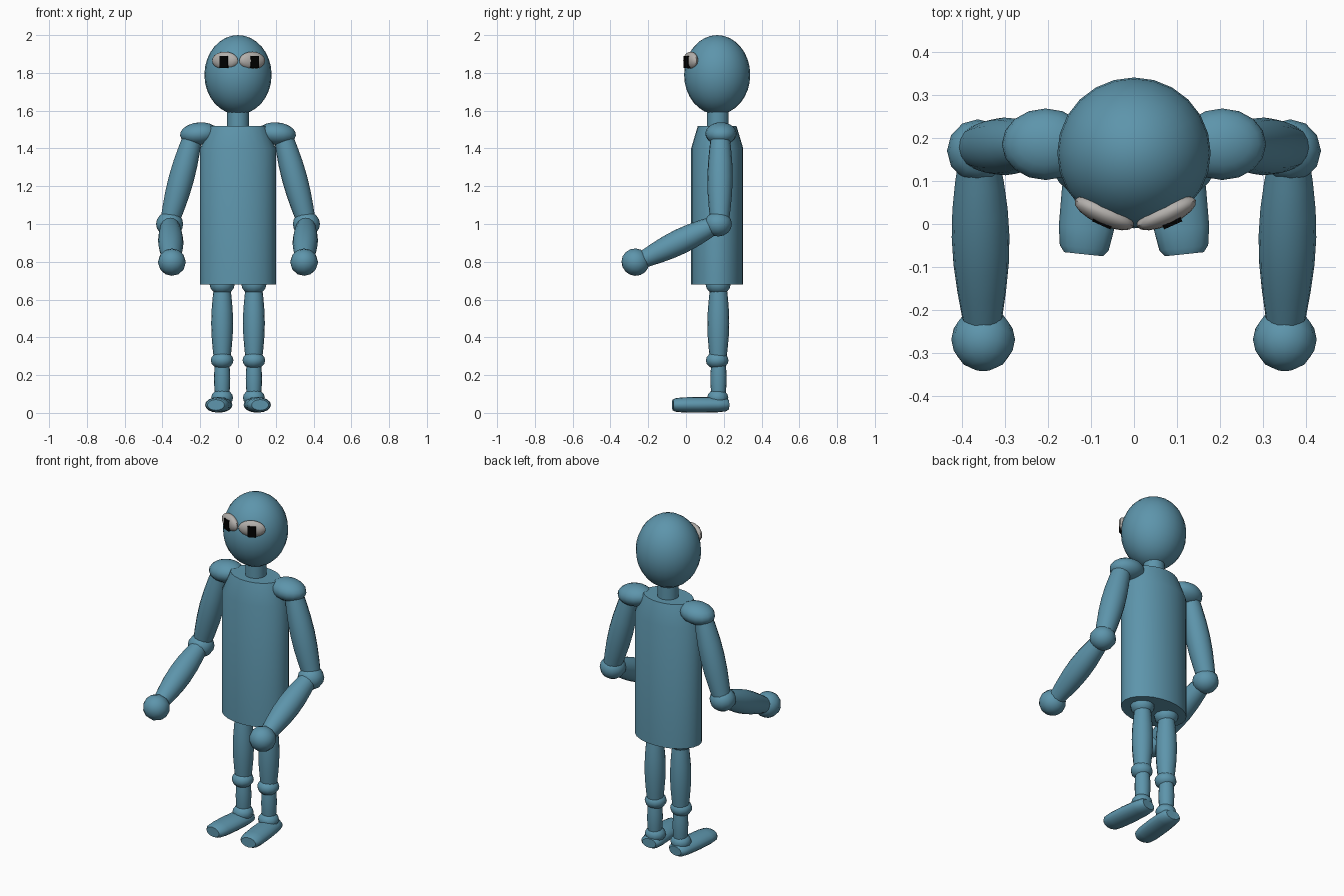
import bpy, bmesh, math
from mathutils import Vector, Matrix

if "Cube" in bpy.data.objects:
    bpy.data.objects.remove(bpy.data.objects["Cube"])


def material(name, rgb):
    m = bpy.data.materials.new(name)
    m.diffuse_color = (*rgb, 1)
    m.use_nodes = True
    m.node_tree.nodes["Principled BSDF"].inputs["Base Color"].default_value = m.diffuse_color
    return m


BLUE = material("blue", (0.11, 0.30, 0.41))
WHITE = material("eye_white", (0.45, 0.43, 0.41))
BLACK = material("black", (0.0, 0.0, 0.0))


def finish(name, bm, mat, angle=40):
    bmesh.ops.recalc_face_normals(bm, faces=bm.faces)
    me = bpy.data.meshes.new(name)
    bm.to_mesh(me)
    bm.free()
    me.materials.append(mat)
    ob = bpy.data.objects.new(name, me)
    bpy.context.collection.objects.link(ob)
    bpy.ops.object.select_all(action='DESELECT')
    ob.select_set(True)
    bpy.context.view_layer.objects.active = ob
    bpy.ops.object.shade_smooth_by_angle(angle=math.radians(angle))
    return ob


def ellipsoid(name, centre, radii, mat=BLUE, rot=None, seg=16, rings=10):
    bm = bmesh.new()
    m = Matrix.Translation(centre) @ (rot or Matrix()) @ Matrix.Diagonal((*radii, 1))
    bmesh.ops.create_uvsphere(bm, u_segments=seg, v_segments=rings, radius=1, matrix=m)
    return finish(name, bm, mat)


def tube(name, p0, p1, profile, squash=(1, 1), seg=16, rot=None):
    """Capped tube from p0 to p1; profile lists (fraction along, radius)."""
    p0, p1 = Vector(p0), Vector(p1)
    axis = p1 - p0
    q = axis.to_track_quat('Z', 'Y').to_matrix()
    if rot:
        q = q @ Matrix.Rotation(rot, 3, 'Z')
    bm = bmesh.new()
    loops = []
    for t, r in profile:
        ring = []
        for i in range(seg):
            a = 2 * math.pi * i / seg
            off = Vector((r * squash[0] * math.cos(a), r * squash[1] * math.sin(a), 0))
            ring.append(bm.verts.new(p0 + axis * t + q @ off))
        loops.append(ring)
    for a, b in zip(loops, loops[1:]):
        for i in range(seg):
            j = (i + 1) % seg
            bm.faces.new((a[i], a[j], b[j], b[i]))
    bm.faces.new(loops[0])
    bm.faces.new(loops[-1])
    return finish(name, bm, BLUE)


def barrel(r_end, r_mid, n=6):
    """Profile swelling from r_end at the tips to r_mid halfway."""
    return [(i / n, r_end + (r_mid - r_end) * math.sin(math.pi * i / n)) for i in range(n + 1)]


# head, neck and elliptical torso with tapered shoulders
ellipsoid("head", (0, 0.165, 1.79), (0.178, 0.175, 0.21), seg=24, rings=16)
tube("neck", (0, 0.168, 1.46), (0, 0.168, 1.62), [(0, 0.058), (1, 0.058)])
tube("torso", (0, 0.165, 0.68), (0, 0.165, 1.52),
     [(0, 0.2), (0.857, 0.2), (1, 0.148)], squash=(1, 0.69), seg=24)

for s, side in ((-1, "right"), (1, "left")):
    # eye and pupil
    turn = Matrix.Rotation(s * math.radians(24), 4, 'Z')
    ex = 0.075 if s > 0 else 0.069
    ellipsoid(f"{side}_eye", (s * ex, 0.025, 1.865), (0.075, 0.028, 0.047), WHITE, turn, 16, 10)
    bm = bmesh.new()
    px = 0.087 if s > 0 else -0.072
    bmesh.ops.create_cube(bm, size=1, matrix=Matrix.Translation((px, 0.006, 1.858)) @ turn
                          @ Matrix.Diagonal((0.046, 0.02, 0.062, 1)))
    finish(f"{side}_pupil", bm, BLACK)

    # shoulder, arm and hand
    ellipsoid(f"{side}_shoulder", (s * 0.205, 0.185, 1.478), (0.102, 0.083, 0.06),
              rot=Matrix.Rotation(s * math.radians(5), 4, 'Y'))
    tube(f"{side}_upper_arm", (s * 0.235, 0.182, 1.48), (s * 0.365, 0.178, 1.0), barrel(0.048, 0.067))
    ellipsoid(f"{side}_elbow", (s * 0.362, 0.17, 1.0), (0.072, 0.073, 0.066), seg=12, rings=8)
    tube(f"{side}_forearm", (s * 0.36, 0.16, 1.0), (s * 0.352, -0.22, 0.815), barrel(0.046, 0.067))
    ellipsoid(f"{side}_hand", (s * 0.35, -0.268, 0.798), (0.074, 0.072, 0.074), seg=12, rings=8,
              rot=Matrix.Rotation(math.radians(65), 4, 'X'))

    # hip, leg and foot
    x = s * 0.084
    ellipsoid(f"{side}_hip", (x, 0.17, 0.68), (0.066, 0.066, 0.055), seg=12, rings=8)
    tube(f"{side}_thigh", (x, 0.172, 0.68), (x, 0.17, 0.27), barrel(0.042, 0.058))
    ellipsoid(f"{side}_knee", (x, 0.165, 0.278), (0.06, 0.06, 0.046), seg=12, rings=8)
    tube(f"{side}_shin", (x, 0.172, 0.28), (x, 0.172, 0.08), barrel(0.036, 0.043))
    ellipsoid(f"{side}_ankle", (x, 0.168, 0.08), (0.058, 0.056, 0.046), seg=12, rings=8)
    tube(f"{side}_foot", (s * 0.086, 0.225, 0.043), (s * 0.117, -0.07, 0.042),
         [(0, 0.042), (0.05, 0.056), (0.2, 0.063), (0.5, 0.066), (0.8, 0.064), (0.95, 0.057), (1, 0.045)],
         squash=(1, 0.63))
